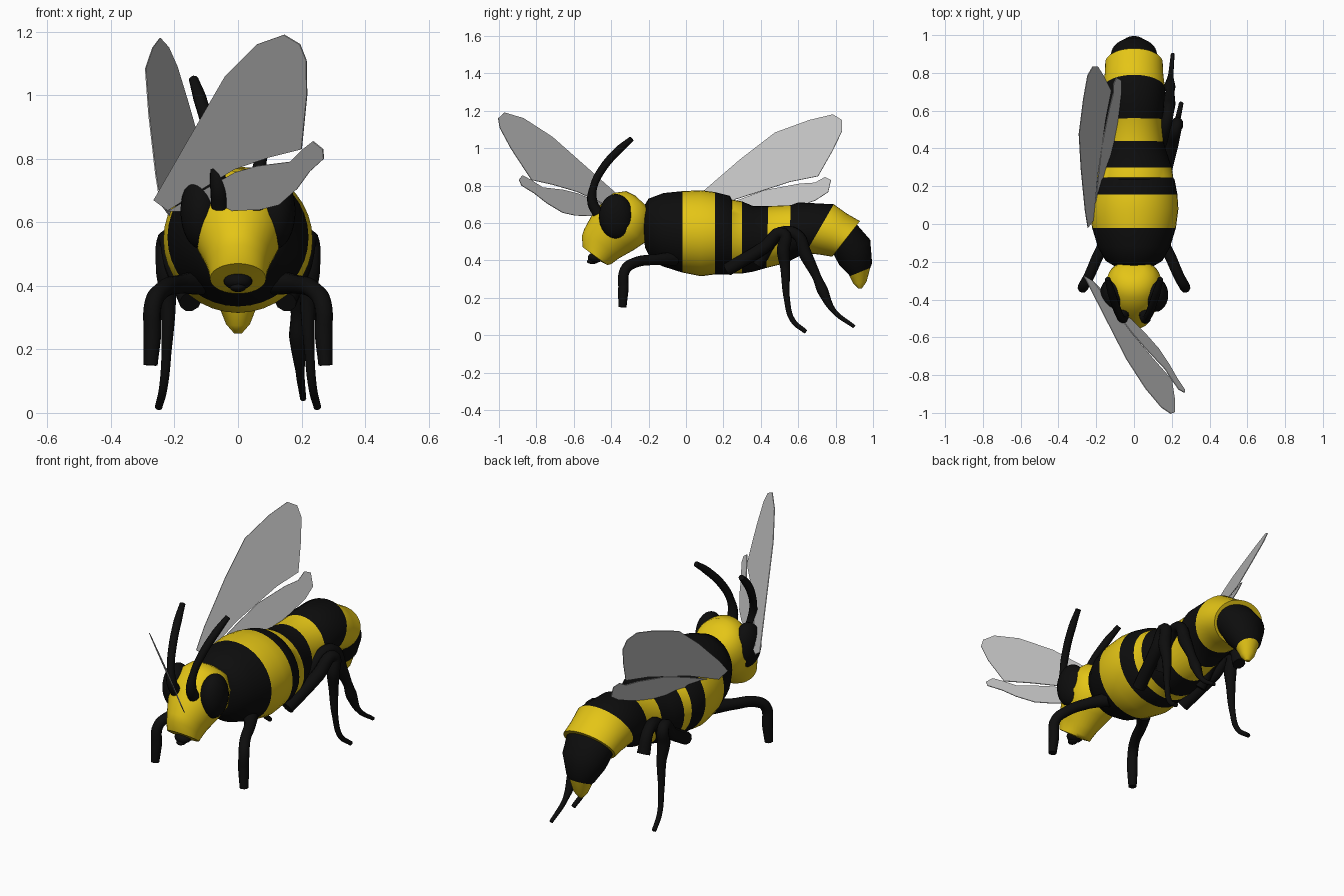
import bpy, bmesh
from math import sin, cos, pi
from mathutils import Vector

if "Cube" in bpy.data.objects:
    bpy.data.objects.remove(bpy.data.objects["Cube"])


def material(name, rgb):
    m = bpy.data.materials.new(name)
    m.use_nodes = True
    m.diffuse_color = (*rgb, 1)
    m.node_tree.nodes["Principled BSDF"].inputs["Base Color"].default_value = (*rgb, 1)
    return m


YELLOW = material("warm yellow", (0.78, 0.56, 0.008))
BLACK = material("soft black", (0.004, 0.004, 0.004))
GREY = material("wing grey", (0.52, 0.52, 0.52))


def finish(ob, smooth=True):
    bpy.ops.object.select_all(action="DESELECT")
    ob.select_set(True)
    bpy.context.view_layer.objects.active = ob
    if ob.type == "CURVE":
        bpy.ops.object.convert(target="MESH")
    if smooth:
        bpy.ops.object.shade_smooth_by_angle(angle=0.8)


def mesh_object(name, bm, mats):
    bmesh.ops.recalc_face_normals(bm, faces=bm.faces[:])
    me = bpy.data.meshes.new(name)
    bm.to_mesh(me)
    bm.free()
    for m in mats:
        me.materials.append(m)
    ob = bpy.data.objects.new(name, me)
    bpy.context.collection.objects.link(ob)
    return ob


def loft(name, rings, sides=36):
    """Each ring: top y, top z, bottom y, bottom z, half width, band colour."""
    bm = bmesh.new()
    loops = []
    for yt, zt, yb, zb, w, _ in rings:
        mid = Vector((0, (yt + yb) / 2, (zt + zb) / 2))
        up = Vector((0, (yt - yb) / 2, (zt - zb) / 2))
        loops.append([bm.verts.new(mid + up * cos(a) + Vector((w * sin(a), 0, 0)))
                      for a in (2 * pi * i / sides for i in range(sides))])
    for k in range(len(loops) - 1):
        for i in range(sides):
            j = (i + 1) % sides
            f = bm.faces.new((loops[k][i], loops[k][j], loops[k + 1][j], loops[k + 1][i]))
            f.material_index = rings[k][5]
    bm.faces.new(loops[0]).material_index = rings[0][5]
    bm.faces.new(loops[-1]).material_index = rings[-1][5]
    finish(mesh_object(name, bm, [YELLOW, BLACK]))


def ellipsoid(name, centre, radii, mat):
    bm = bmesh.new()
    bmesh.ops.create_uvsphere(bm, u_segments=24, v_segments=16, radius=1)
    for v in bm.verts:
        v.co = Vector(centre) + Vector([a * r for a, r in zip(v.co, radii)])
    finish(mesh_object(name, bm, [mat]))


def tube(name, points, side=1):
    """Tapered limb through points of x, y, z, radius."""
    cu = bpy.data.curves.new(name, "CURVE")
    cu.dimensions = "3D"
    cu.bevel_depth = 1
    cu.bevel_resolution = 3
    cu.resolution_u = 6
    cu.use_fill_caps = True
    sp = cu.splines.new("BEZIER")
    sp.bezier_points.add(len(points) - 1)
    for p, (x, y, z, r) in zip(sp.bezier_points, points):
        p.co = (side * x, y, z)
        p.radius = r
        p.handle_left_type = p.handle_right_type = "AUTO"
    cu.materials.append(BLACK)
    ob = bpy.data.objects.new(name, cu)
    bpy.context.collection.objects.link(ob)
    finish(ob)


def wing(name, outline, place):
    bm = bmesh.new()
    bm.faces.new([bm.verts.new(place(u, z)) for u, z in outline])
    ob = mesh_object(name, bm, [GREY])
    mod = ob.modifiers.new("thickness", "SOLIDIFY")
    mod.thickness = 0.004
    mod.offset = 0


Y, K = 0, 1

# Striped thorax and down-curved abdomen
loft("striped_body", [
    (-.23, .68, -.22, .47, .10, K), (-.20, .73, -.19, .41, .15, K),
    (-.12, .76, -.13, .37, .19, K), (-.02, .77, -.02, .335, .222, Y),
    (.08, .775, .08, .315, .235, Y), (.155, .765, .155, .325, .23, K),
    (.235, .745, .235, .325, .215, K), (.245, .725, .245, .33, .208, Y),
    (.30, .715, .30, .33, .20, K), (.36, .69, .36, .34, .18, K),
    (.44, .69, .43, .36, .155, Y), (.56, .695, .55, .39, .15, K),
    (.60, .71, .56, .40, .155, K), (.79, .70, .64, .44, .165, Y),
    (.86, .65, .72, .43, .155, Y), (.93, .61, .78, .42, .152, Y),
    (.915, .59, .79, .43, .135, K), (.985, .51, .82, .375, .12, K),
    (.995, .385, .87, .325, .075, K), (.985, .36, .875, .315, .06, Y),
    (.965, .285, .895, .275, .038, Y), (.94, .25, .92, .25, .012, Y)])

# Head tapering forward and down to a rimmed snout
loft("head", [
    (-.27, .745, -.20, .68, .05, Y), (-.32, .77, -.18, .64, .10, Y),
    (-.39, .76, -.19, .57, .14, Y), (-.46, .695, -.22, .495, .155, Y),
    (-.51, .63, -.28, .455, .135, Y), (-.545, .565, -.36, .41, .105, Y),
    (-.557, .53, -.40, .38, .093, Y), (-.552, .47, -.42, .375, .088, Y),
    (-.53, .455, -.45, .39, .055, Y)])
ellipsoid("mouth", (0, -.485, .415), (.045, .04, .028), BLACK)
ellipsoid("mouth_tip", (0, -.50, .395), (.025, .03, .015), BLACK)

# Hind leg and middle leg paths
middle = [(.15, .22, .35, .035), (.2, .42, .47, .035), (.225, .52, .545, .03),
          (.225, .52, .45, .035), (.22, .53, .36, .026), (.225, .54, .19, .016),
          (.235, .57, .08, .014), (.25, .64, .018, .012)]
hind = [(.13, .38, .38, .035), (.16, .5, .54, .035), (.18, .59, .54, .03),
        (.185, .64, .43, .035), (.19, .70, .31, .024), (.19, .73, .24, .03),
        (.195, .79, .13, .014), (.205, .90, .045, .01)]

for side, label in ((1, "left"), (-1, "right")):
    ellipsoid(label + "_eye", (side * .115, -.375, .635), (.066, .09, .12), BLACK)
    tube(label + "_antenna", [
        (.055, -.47, .65, .03), (.06, -.50, .71, .028), (.07, -.495, .79, .02),
        (.09, -.45, .885, .021), (.12, -.36, .99, .021), (.14, -.29, 1.05, .015)], side)
    tube(label + "_front_leg", [
        (.12, -.06, .41, .04), (.18, -.15, .405, .03), (.24, -.28, .385, .028),
        (.265, -.325, .35, .028), (.27, -.335, .24, .028), (.275, -.34, .15, .022)], side)
    tube(label + "_middle_leg", middle, side)
tube("left_hind_leg", hind)
tube("right_hind_thigh", hind[:4], -1)


# Wing pair reaching forward over the head
def forward(x, z):
    return Vector((x, -.28 - .994 * (x + .26) - .554 * (z - .67), z))


wing("forward_large_wing", [
    (-.265, .67), (-.15, .87), (-.04, 1.06), (.06, 1.16), (.145, 1.19), (.195, 1.16),
    (.215, 1.11), (.217, 1.0), (.2, .83), (.1, .805), (-.01, .767), (-.12, .70),
    (-.22, .637)], forward)
wing("forward_small_wing", [
    (-.22, .635), (-.12, .695), (-.01, .757), (.06, .777), (.163, .79), (.204, .83),
    (.236, .855), (.267, .83), (.27, .80), (.226, .76), (.186, .705), (.13, .655),
    (.07, .64), (-.04, .636)], forward)


# Wing pair swept backward over the abdomen
def backward(y, z):
    return Vector((-.24 + .286 * (y + .02) - .446 * (z - .65), y, z))


wing("backward_large_wing", [
    (-.02, .66), (.07, .75), (.29, .94), (.476, 1.083), (.66, 1.15), (.786, 1.18),
    (.834, 1.15), (.834, 1.09), (.78, .98), (.706, .85), (.556, .82), (.26, .725),
    (.02, .62)], backward)
wing("backward_small_wing", [
    (.02, .615), (.26, .715), (.42, .775), (.61, .81), (.69, .815), (.743, .845),
    (.775, .83), (.76, .765), (.69, .72), (.55, .67), (.42, .635), (.2, .61)], backward)
